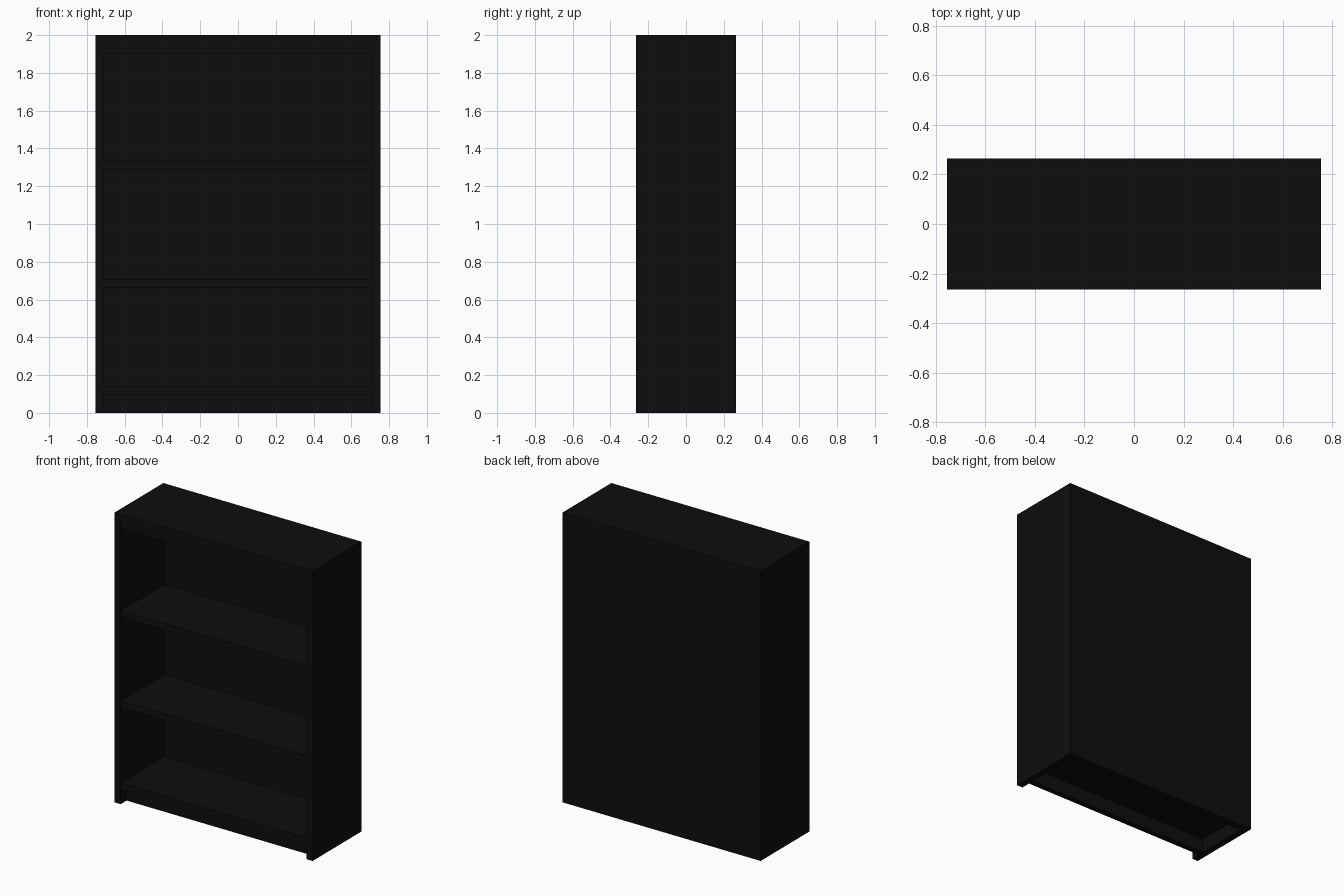
import bpy
import bmesh
from mathutils import Matrix, Vector

if "Cube" in bpy.data.objects:
    bpy.data.objects.remove(bpy.data.objects["Cube"])

# Overall size
W, D, H, T = 0.755, 0.265, 2.0, 0.045
INNER = W - T          # inside face of the side panels
BACK = 0.215           # inside face of the back panel

black = bpy.data.materials.new("black wood")
black.diffuse_color = (0.0042, 0.0042, 0.0042, 1)
black.use_nodes = True
black.node_tree.nodes["Principled BSDF"].inputs["Base Color"].default_value = black.diffuse_color


def board(name, x, y, z):
    """Box spanning the given (min, max) ranges."""
    lo, hi = Vector((x[0], y[0], z[0])), Vector((x[1], y[1], z[1]))
    size = hi - lo
    bm = bmesh.new()
    bmesh.ops.create_cube(bm, size=1, matrix=Matrix.Translation((lo + hi) / 2)
                          @ Matrix.Diagonal((*size, 1)))
    mesh = bpy.data.meshes.new(name)
    bm.to_mesh(mesh)
    bm.free()
    mesh.materials.append(black)
    obj = bpy.data.objects.new(name, mesh)
    bpy.context.collection.objects.link(obj)
    return obj


# Side panels
board("left_side", (-W, -INNER), (-D, D), (0, H))
board("right_side", (INNER, W), (-D, D), (0, H))

# Back panel and top
board("back_panel", (-INNER, INNER), (BACK, D), (0, H))
board("top_panel", (-INNER, INNER), (-D, BACK), (H - T, H))

# Front rail under the top
board("top_rail", (-INNER, INNER), (-D + 0.005, -D + 0.045), (1.9, H - T))

# Shelves, given by the height of their upper face
for name, top in (("bottom_shelf", 0.143), ("middle_shelf", 0.71), ("upper_shelf", 1.332)):
    board(name, (-INNER, INNER), (-D + 0.005, BACK), (top - T, top))

# Recessed toe board
board("toe_board", (-INNER, INNER), (-0.2, -0.16), (0, 0.143 - T))
